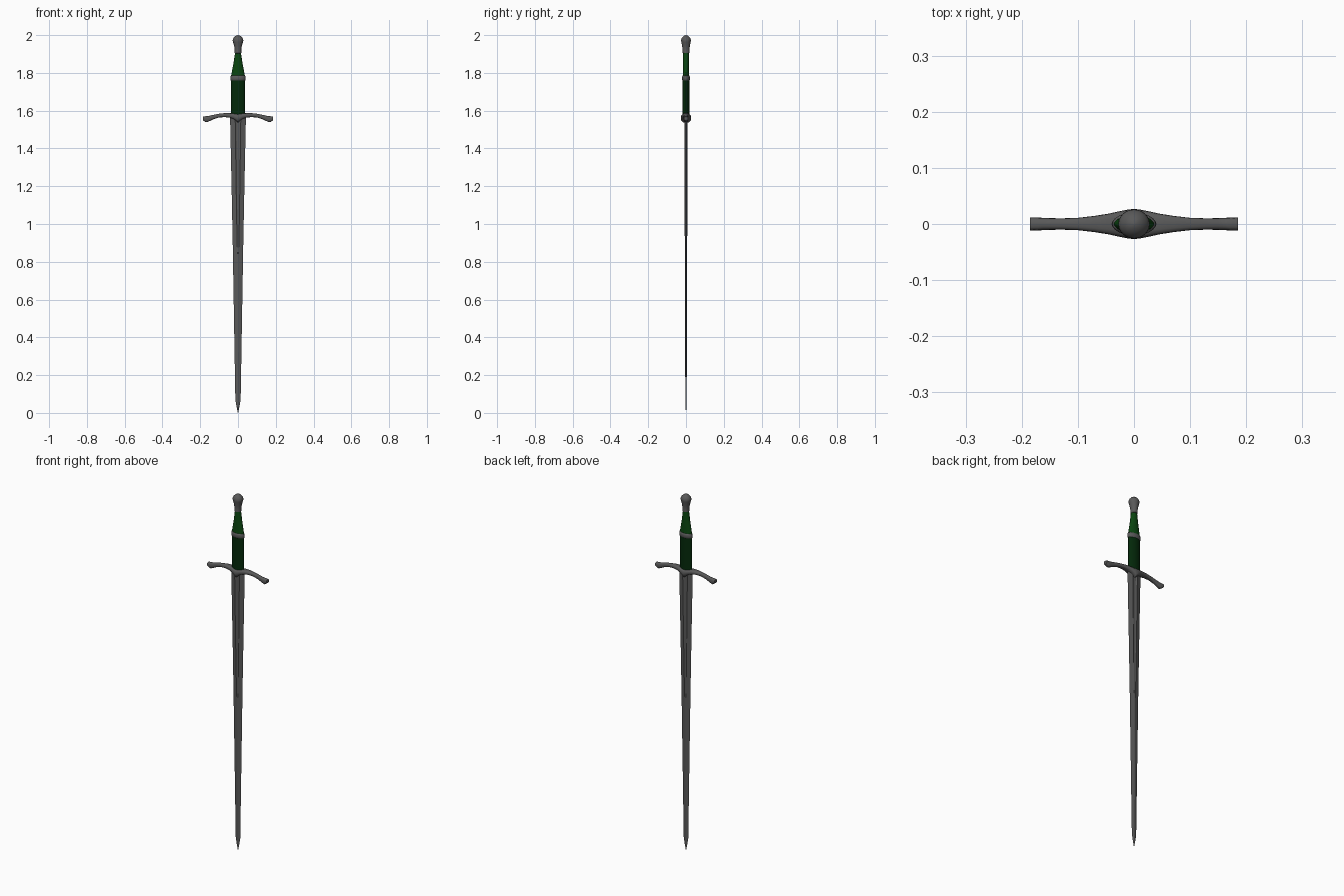
import bpy, bmesh, math


def material(name, rgb):
    m = bpy.data.materials.new(name)
    m.diffuse_color = (*rgb, 1)
    return m


steel = material("dark_steel", (0.10, 0.10, 0.10))
dark_green = material("dark_green", (0.001, 0.022, 0.003))
green = material("green", (0.003, 0.06, 0.005))


def loft(name, rings, angle, mat):
    """Skin a list of equal-length closed rings and cap both ends."""
    bm = bmesh.new()
    loops = [[bm.verts.new(p) for p in r] for r in rings]
    n = len(loops[0])
    for a, b in zip(loops, loops[1:]):
        for i in range(n):
            j = (i + 1) % n
            bm.faces.new((a[i], a[j], b[j], b[i]))
    bm.faces.new(loops[0][::-1])
    bm.faces.new(loops[-1])
    bmesh.ops.recalc_face_normals(bm, faces=bm.faces)
    me = bpy.data.meshes.new(name)
    bm.to_mesh(me)
    bm.free()
    me.materials.append(mat)
    ob = bpy.data.objects.new(name, me)
    bpy.context.collection.objects.link(ob)
    bpy.ops.object.select_all(action='DESELECT')
    ob.select_set(True)
    bpy.context.view_layer.objects.active = ob
    bpy.ops.object.shade_smooth_by_angle(angle=math.radians(angle))
    return ob


def spow(v, e):
    return math.copysign(abs(v) ** e, v)


def oval(z, rx, ry, e=1.0, n=24):
    # e above 1 pinches the oval towards a lens shape
    return [(rx * spow(math.cos(2 * math.pi * i / n), e),
             ry * spow(math.sin(2 * math.pi * i / n), e), z) for i in range(n)]


def blade_ring(z, w, t, fw, ft):
    # edge, fuller shoulder, fuller floor, mirrored front to back
    half = [(w, 0), (fw, t), (fw * 0.5, ft), (-fw * 0.5, ft), (-fw, t), (-w, 0)]
    back = [(x, -y) for x, y in half[-2:0:-1]]
    return [(x, y, z) for x, y in half + back]


# blade: wide at the guard, fuller fading out, ridged section down to the point
loft("blade", [blade_ring(*s) for s in [
    (1.57, 0.042, 0.0085, 0.015, 0.005),
    (1.20, 0.034, 0.0075, 0.010, 0.0045),
    (0.90, 0.028, 0.0065, 0.005, 0.0045),
    (0.84, 0.027, 0.0065, 0.002, 0.0065),
    (0.07, 0.014, 0.0035, 0.001, 0.0035),
    (0.035, 0.008, 0.0025, 0.001, 0.0025),
    (0.00, 0.0008, 0.0005, 0.0002, 0.0005)]], 5, steel)

# guard: drooping arms with flared ends and a pointed centre
# (x, half depth, top z, bottom z), mirrored
arm = [(0.0, 0.027, 1.584, 1.537), (0.012, 0.0255, 1.584, 1.547),
       (0.025, 0.023, 1.585, 1.556), (0.045, 0.0185, 1.587, 1.563),
       (0.07, 0.0145, 1.587, 1.566), (0.10, 0.011, 1.584, 1.564),
       (0.13, 0.010, 1.578, 1.555), (0.15, 0.0105, 1.573, 1.545),
       (0.163, 0.011, 1.571, 1.539), (0.170, 0.0115, 1.571, 1.539),
       (0.185, 0.0115, 1.568, 1.549)]


def guard_ring(x, ry, top, bot, n=16):
    c, h = (top + bot) / 2, (top - bot) / 2
    return [(x, ry * spow(math.cos(2 * math.pi * i / n), 0.7),
             c + h * spow(math.sin(2 * math.pi * i / n), 0.7)) for i in range(n)]


stations = [(-x, r, t, b) for x, r, t, b in arm[:0:-1]] + arm
loft("crossguard", [guard_ring(*s) for s in stations], 40, steel)

# lower grip, straight
loft("lower_grip", [oval(z, 0.0365, 0.0175, 1.15) for z in (1.575, 1.67, 1.77)],
     35, dark_green)

# upper grip, tapering to the pommel
loft("upper_grip", [oval(*s) for s in [
    (1.775, 0.037, 0.0175, 1.15), (1.79, 0.0355, 0.017, 1.15), (1.82, 0.030, 0.0165, 1.1),
    (1.85, 0.024, 0.016), (1.89, 0.018, 0.0155), (1.92, 0.014, 0.014)]], 35, green)

# ring between the two grips
loft("grip_ring", [oval(*s, 1.1) for s in [
    (1.758, 0.035, 0.016), (1.761, 0.0385, 0.0195), (1.768, 0.040, 0.021),
    (1.776, 0.040, 0.021), (1.783, 0.0385, 0.0195), (1.786, 0.034, 0.016)]], 40, steel)

# pommel: flared stopper with a domed top
loft("pommel", [oval(*s) for s in [
    (1.903, 0.013, 0.013), (1.905, 0.0175, 0.0185), (1.914, 0.0175, 0.0185),
    (1.925, 0.0175, 0.0185), (1.945, 0.021, 0.021), (1.962, 0.026, 0.0245),
    (1.970, 0.028, 0.026), (1.977, 0.0275, 0.0255), (1.986, 0.023, 0.022),
    (1.994, 0.015, 0.0145), (1.9985, 0.007, 0.007), (2.0, 0.001, 0.001)]], 40, steel)
